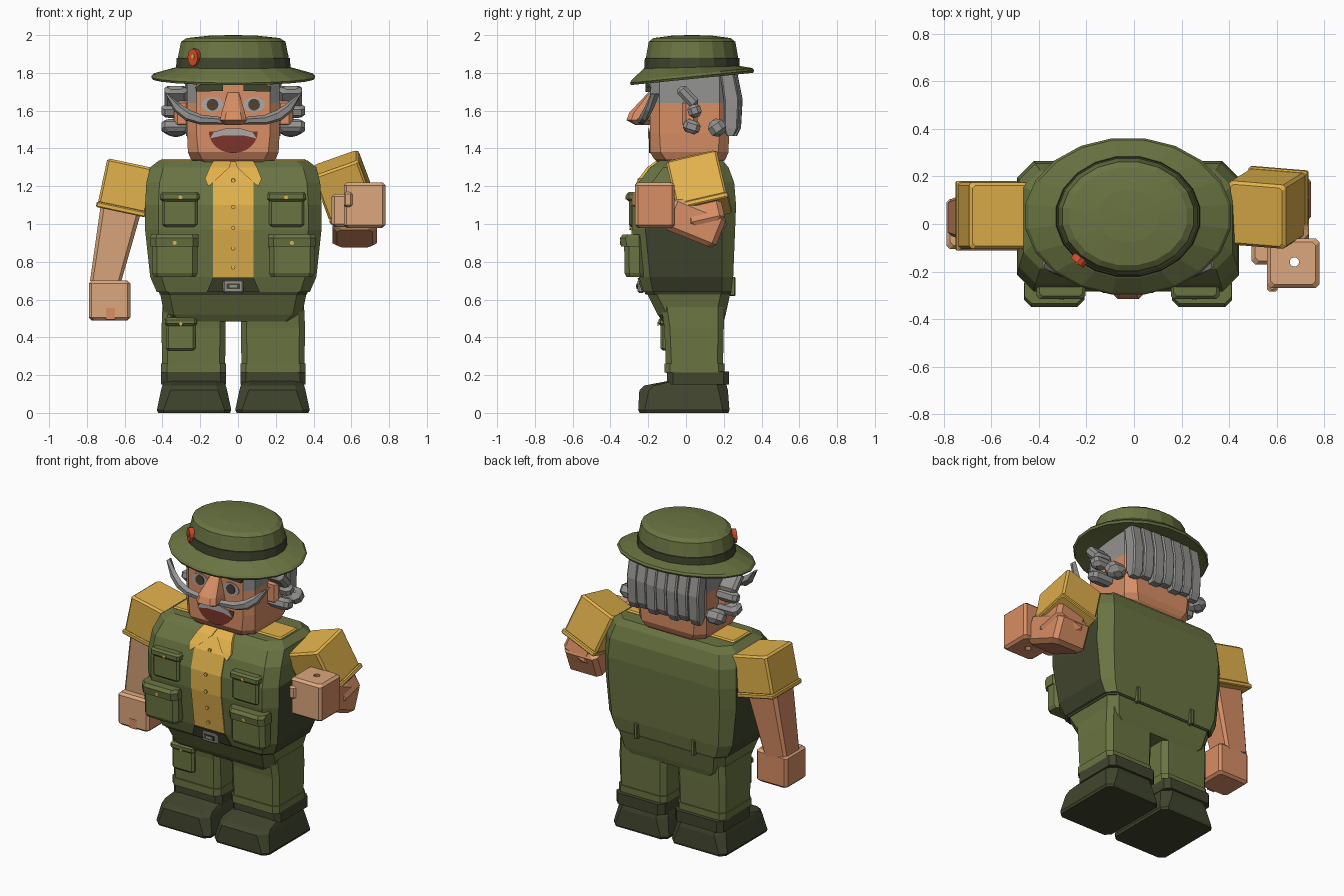
import bpy, bmesh, math
from mathutils import Matrix, Vector

if "Cube" in bpy.data.objects:
    bpy.data.objects.remove(bpy.data.objects["Cube"])

CX = -0.025  # symmetry plane of the figure


def material(name, r, g, b):
    m = bpy.data.materials.new(name)
    lin = [((v / 255 + 0.055) / 1.055) ** 2.4 for v in (r, g, b)]
    m.diffuse_color = (*lin, 1)
    m.use_nodes = True
    m.node_tree.nodes["Principled BSDF"].inputs["Base Color"].default_value = m.diffuse_color
    return m


OLIVE = material("olive cloth", 106, 116, 66)
DARK = material("dark green", 64, 69, 45)
GOLD = material("gold shirt", 226, 178, 76)
SKIN = material("skin", 216, 142, 101)
PALE = material("pale skin", 220, 167, 125)
GREY = material("grey hair", 148, 147, 145)
LIGHT = material("light grey", 172, 169, 165)
BROWN = material("dark brown", 82, 62, 50)
MOUTH = material("mouth red", 125, 52, 42)
RED = material("badge red", 212, 78, 42)


def finish(name, bm, mats, rule=None, matrix=None):
    if matrix:
        bm.transform(matrix)
    bmesh.ops.recalc_face_normals(bm, faces=bm.faces)
    bm.normal_update()
    if rule:
        for f in bm.faces:
            f.material_index = int(rule(f.normal, f.calc_center_median()))
    me = bpy.data.meshes.new(name)
    bm.to_mesh(me)
    bm.free()
    for m in mats if isinstance(mats, list) else [mats]:
        me.materials.append(m)
    ob = bpy.data.objects.new(name, me)
    bpy.context.collection.objects.link(ob)
    return ob


def skin_rings(rings):
    """Join rings of points into a closed tube."""
    bm = bmesh.new()
    vs = [[bm.verts.new(p) for p in r] for r in rings]
    n = len(vs[0])
    for a, b in zip(vs, vs[1:]):
        for i in range(n):
            bm.faces.new((a[i], a[(i + 1) % n], b[(i + 1) % n], b[i]))
    bm.faces.new(vs[0])
    bm.faces.new(vs[-1])
    return bm


def loft(name, x, sections, mats, rule=None, matrix=None):
    """Stack chamfered rectangles: (z, half width, y min, y max, chamfer)."""
    rings = []
    for z, h, y0, y1, c in sections:
        xy = [(-h + c, y0), (h - c, y0), (h, y0 + c), (h, y1 - c),
              (h - c, y1), (-h + c, y1), (-h, y1 - c), (-h, y0 + c)]
        rings.append([(x + px, py, z) for px, py in xy])
    return finish(name, skin_rings(rings), mats, rule, matrix)


def box(name, x0, x1, y0, y1, z0, z1, mats, b=0.012, rule=None, matrix=None):
    h = abs(x1 - x0) / 2
    s = [(z0, h - b, y0 + b, y1 - b, b), (z0 + b, h, y0, y1, b),
         (z1 - b, h, y0, y1, b), (z1, h - b, y0 + b, y1 - b, b)]
    return loft(name, (x0 + x1) / 2, s, mats, rule, matrix)


def plate(name, pts, y, mat, t=0.006, matrix=None):
    """Thin facing plate from an (x, z) outline."""
    return finish(name, skin_rings([[(px, yy, pz) for px, pz in pts] for yy in (y, y - t)]), mat, None, matrix)


def disc(x, z, rx, rz, n=14, a0=0, a1=2 * math.pi):
    k = n if a1 - a0 > 6 else n - 1
    return [(x + rx * math.cos(a0 + (a1 - a0) * i / k), z + rz * math.sin(a0 + (a1 - a0) * i / k)) for i in range(n)]


def blob(name, loc, size, mat, rot=0):
    m = Matrix.Translation(loc) @ Matrix.Rotation(rot, 4, 'X')
    a, b, c = size
    return box(name, -a, a, -b, b, -c, c, mat, min(size) * .55, None, m)


# Vest with dark side panels
TORSO = [(0.64, .405, -.225, .24, .05), (0.72, .44, -.25, .25, .06), (0.97, .467, -.285, .26, .07),
         (1.10, .467, -.285, .265, .07), (1.22, .46, -.25, .255, .07), (1.30, .44, -.19, .225, .07),
         (1.335, .395, -.14, .195, .06)]
loft("vest", CX, TORSO, [OLIVE, DARK], lambda n, c: abs(n.x) > .8 and c.z < 1.1)


def front_y(z):
    for a, b in zip(TORSO, TORSO[1:]):
        if z <= b[0]:
            return a[2] + (b[2] - a[2]) * (z - a[0]) / (b[0] - a[0])
    return TORSO[-1][2]


def drape(name, rows, mat, off):
    """Panel lying on the chest, rows of (z, x left, x right)."""
    rings = []
    for z, xa, xb in rows:
        y = front_y(z)
        rings.append([(CX + xa, y + .02, z), (CX + xb, y + .02, z), (CX + xb, y - off, z), (CX + xa, y - off, z)])
    return finish(name, skin_rings(rings), mat)


# Shirt front, buttons, belt and buckle
drape("shirt_front", [(z, -.108, .108) for z in (.72, .97, 1.10, 1.22, 1.30, 1.334)], GOLD, .006)
for z in (.77, .87, .98, 1.09, 1.23):
    plate("shirt_button", disc(CX, z, .011, .011, 8), front_y(z) - .006, GOLD, .009)
drape("belt_front", [(.64, -.14, .14), (.715, -.108, .108)], DARK, .008)
loft("belt", CX, [(.628, .39, -.215, .237, .05), (.65, .397, -.222, .239, .05)], DARK)
box("buckle", CX - .055, CX + .055, -.256, -.22, .635, .705, GREY, .008)
plate("buckle_inset", [(CX - .035, .655), (CX + .035, .655), (CX + .035, .685), (CX - .035, .685)], -.256, DARK)
plate("buckle_bar", [(CX - .02, .664), (CX + .02, .664), (CX + .02, .677), (CX - .02, .677)], -.261, GREY, .003)

# Hips
loft("hips", CX, [(.485, .33, -.125, .20, .05), (.52, .365, -.15, .21, .05), (.635, .388, -.208, .235, .05)], OLIVE)

for s in (-1, 1):
    def span(a, b):
        return (CX + s * a, CX + s * b)
    # Collar and shoulder straps
    drape("collar", [(1.205, s * .125, s * .135), (1.24, s * .085, s * .15), (1.30, s * .02, s * .125),
                     (1.335, s * .01, s * .105)], GOLD, .016)
    box("shoulder_strap", *span(.19, .385), -.08, .10, 1.315, 1.345, GOLD, .008)
    # Vest pockets with flaps
    box("upper_pocket", *span(.19, .375), -.303, -.24, .985, 1.15, OLIVE)
    box("upper_flap", *span(.18, .385), -.315, -.22, 1.12, 1.17, OLIVE)
    loft("lower_pocket", CX + s * .31, [(.72, .11, -.315, -.22, .02), (.74, .12, -.325, -.22, .025),
                                        (.92, .12, -.328, -.22, .025)], OLIVE)
    loft("lower_flap", CX + s * .311, [(.88, .127, -.343, -.22, .03), (.925, .127, -.35, -.22, .03),
                                       (.945, .125, -.335, -.22, .03)], OLIVE)
    plate("upper_stud", disc(CX + s * .28, 1.14, .011, .011, 8), -.314, GOLD)
    plate("lower_stud", disc(CX + s * .31, .9, .011, .011, 8), -.344, GOLD)
    box("belt_loop", *span(.19, .215), .225, .262, .62, .72, OLIVE, .004)
    # Trouser legs, cuffs and boots
    lx = CX + s * .21
    loft("trouser_leg", lx, [(.21, .166, -.105, .195, .03), (.45, .17, -.115, .2, .03), (.56, .165, -.13, .2, .03)], OLIVE)
    loft("trouser_cuff", lx, [(.215, .172, -.115, .203, .03), (.262, .172, -.115, .203, .03)], OLIVE)
    loft("boot", CX + s * .2075, [(0, .19, -.245, .225, .03), (.015, .197, -.253, .23, .035),
                                  (.12, .175, -.247, .222, .05), (.145, .168, -.22, .215, .05),
                                  (.168, .155, -.1, .21, .04)], DARK)
    loft("boot_collar", lx, [(.15, .172, -.1, .228, .03), (.22, .172, -.1, .228, .03)], DARK)

# Leg pocket
box("leg_pocket", -.38, -.225, -.135, -.09, .33, .49, OLIVE)
box("leg_flap", -.387, -.218, -.146, -.09, .46, .505, OLIVE)
plate("leg_stud", disc(-.303, .47, .01, .01, 8), -.146, GOLD)

# Head with hair-coloured upper sides
loft("head", CX, [(1.31, .19, -.13, .18, .06), (1.345, .225, -.17, .21, .06), (1.38, .24, -.19, .225, .055),
                  (1.48, .245, -.19, .228, .05), (1.64, .245, -.19, .228, .05), (1.80, .245, -.19, .228, .05)],
     [SKIN, GREY], lambda n, c: c.z > 1.64 and (abs(n.x) > .5 or n.y > .5))
loft("nose", CX, [(1.525, .045, -.27, -.17, .015), (1.55, .07, -.315, -.17, .025), (1.59, .062, -.30, -.17, .025),
                  (1.68, .035, -.215, -.17, .01), (1.695, .03, -.2, -.17, .008)], SKIN)

# Mouth and upper teeth
plate("mouth", disc(CX, 1.49, .13, .115, 13, math.pi, 2 * math.pi), -.189, MOUTH, .006)
plate("teeth", [(CX - .125, 1.452), (CX - .06, 1.468), (CX + .06, 1.468), (CX + .125, 1.452),
                (CX + .1, 1.488), (CX + .04, 1.505), (CX - .04, 1.505), (CX - .1, 1.488)], -.192, LIGHT, .009)

for s in (-1, 1):
    # Eyes and brows
    ex = CX + s * .11
    plate("eye_white", disc(ex, 1.632, .058, .042), -.189, LIGHT)
    plate("iris", disc(ex, 1.632, .031, .031), -.195, BROWN, .004)
    plate("brow", [(CX + s * a, z) for a, z in ((.055, 1.705), (.195, 1.70), (.2, 1.725), (.16, 1.745), (.055, 1.735))],
          -.18, DARK, .035)
    # Handlebar moustache: flattened tapering sweep (x, y, z, half height)
    path = [(0, -.235, 1.54, .012), (.08, -.235, 1.548, .02), (.17, -.228, 1.552, .026), (.24, -.215, 1.575, .03),
            (.295, -.195, 1.615, .026), (.355, -.165, 1.69, .006)]
    rings = []
    for i, (x, y, z, r) in enumerate(path):
        a, b = path[max(i - 1, 0)], path[min(i + 1, len(path) - 1)]
        d = Vector((b[0] - a[0], 0, b[2] - a[2])).normalized()
        up = Vector((-d.z, 0, d.x)) * r
        c = Vector((x, y, z))
        ring = [c + up, c + up * .4 - Vector((0, .022, 0)), c - up * .6 - Vector((0, .018, 0)),
                c - up, c + Vector((0, .025, 0))]
        rings.append([(CX + s * p.x, p.y, p.z) for p in ring])
    finish("moustache", skin_rings(rings), GREY)
    # Ears and side tufts
    box("ear", CX + s * .23, CX + s * .315, -.02, .06, 1.51, 1.66, SKIN, .02)
    for y, z, sx, sy, sz, r in ((.01, 1.675, .06, .03, .065, .75), (.045, 1.60, .075, .035, .036, .3),
                                (.03, 1.515, .075, .045, .035, -.3), (.165, 1.51, .06, .045, .045, .6)):
        blob("hair_tuft", (CX + s * .305, y, z), (sx, sy, sz), GREY, r)

# Back hair strands
for i in range(7):
    x = CX + (i - 3) * .073
    low = 1.465 + .015 * (i % 2)
    y = .292 - .002 * (i - 3) ** 2
    loft("hair_strand", x, [(low, .03, .215, y - .02, .006), (low + .04, .036, .2, y, .008),
                            (1.66, .037, .2, y + .008, .008), (1.80, .036, .18, y - .02, .008)], GREY)


def hat_part(name, profile, mat, n=20):
    """Elliptical lathe: (x radius, y radius, z, forward slope)."""
    rings = []
    for rx, ry, z, k in profile:
        a = [2 * math.pi * (i + .5) / n for i in range(n)]
        rings.append([(CX + rx * math.cos(t), .032 + ry * math.sin(t), z + k * ry * math.sin(t)) for t in a])
    return finish(name, skin_rings(rings), mat)


# Bush hat
hat_part("hat_brim", [(.24, .2, 1.79, .1), (.43, .327, 1.768, .1), (.438, .333, 1.78, .1), (.425, .325, 1.793, .1),
                      (.31, .262, 1.828, .03), (.28, .23, 1.84, 0)], OLIVE)
hat_part("hat_band", [(.308, .257, 1.815, 0), (.303, .253, 1.88, 0)], DARK)
hat_part("hat_crown", [(.285, .24, 1.83, 0), (.297, .247, 1.882, 0), (.28, .232, 1.965, 0), (.25, .208, 1.984, 0),
                       (.13, .11, 1.997, 0), (.02, .02, 2.0, 0)], OLIVE)
pin = Matrix.Translation((-.228, -.148, 1.882)) @ Matrix.Rotation(math.radians(-38), 4, 'Z')
plate("badge", disc(0, 0, .034, .046, 12), .01, RED, .03, pin)
plate("badge_mark", disc(.003, .005, .01, .013, 8), -.02, GOLD, .004, pin)


def pale(n, c):
    return n.y < -.5 or n.z > .5


FLESH = [SKIN, PALE]

# Lowered arm
low = Matrix.Translation((-.595, .035, 1.2)) @ Matrix.Rotation(math.radians(12), 4, 'Y')
box("left_sleeve", -.125, .135, -.14, .14, -.12, .125, GOLD, .012, None, low)
box("left_sleeve_cuff", -.132, .135, -.147, .147, -.14, -.11, GOLD, .006, None, low)
loft("left_forearm", 0, [(-.53, .08, -.085, .07, .015), (-.1, .11, -.11, .1, .02)], FLESH, pale, low)
box("left_hand", -.79, -.57, -.105, .105, .49, .70, FLESH, .015, pale)
plate("left_hand_notch", [(-.70, .495), (-.65, .495), (-.65, .555), (-.70, .555)], -.103, SKIN, .005)

# Raised arm
up = (Matrix.Translation((.575, .065, 1.2)) @ Matrix.Rotation(math.radians(13), 4, 'X')
      @ Matrix.Rotation(math.radians(-20), 4, 'Y'))
box("right_sleeve", -.14, .115, -.138, .138, -.12, .14, GOLD, .012, None, up)
box("right_sleeve_cuff", -.14, .122, -.145, .145, -.14, -.11, GOLD, .006, None, up)
box("right_upper_arm", -.1, .1, -.1, .1, -.25, -.08, FLESH, .025, pale, up)
fore = Matrix.Translation((.618, .03, 1.02)) @ Matrix.Rotation(math.radians(-22), 4, 'X')
box("right_forearm", -.118, .118, -.13, .17, -.097, .09, FLESH, .025, pale, fore)
box("right_palm_edge", .495, .60, -.17, -.07, .985, 1.16, FLESH, .015, pale)
box("right_thumb", .56, .605, -.285, -.24, 1.09, 1.17, FLESH, .01, pale)
hand = box("right_hand", .56, .78, -.27, -.06, .98, 1.22, FLESH, .015, pale)

# Grip hole through the raised hand
bm = bmesh.new()
bmesh.ops.create_cone(bm, cap_ends=True, segments=10, radius1=.02, radius2=.02, depth=.6,
                      matrix=Matrix.Translation((.675, -.16, 1.1)))
cutter = finish("grip_cutter", bm, SKIN)
cutter.hide_render = True
cutter.hide_set(True)
cut = hand.modifiers.new("grip_hole", 'BOOLEAN')
cut.operation, cut.object, cut.solver = 'DIFFERENCE', cutter, 'EXACT'
